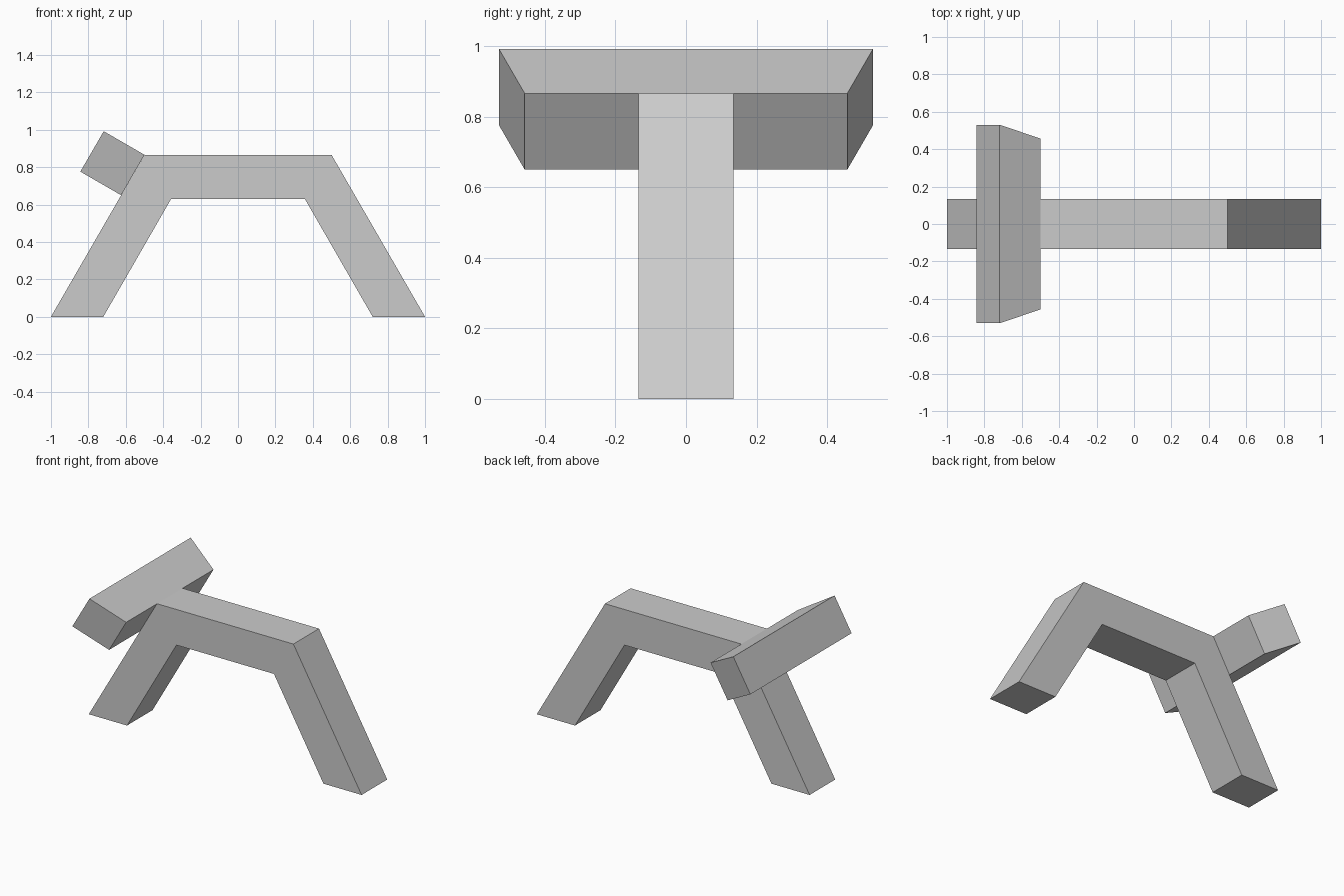
import bpy
import bmesh

cube = bpy.data.objects.get("Cube")
if cube:
    bpy.data.objects.remove(cube, do_unlink=True)

# Single plain grey for every part
grey = bpy.data.materials.new("plain_grey")
grey.use_nodes = True
colour = (0.6, 0.6, 0.6, 1)
grey.diffuse_color = colour
grey.node_tree.nodes["Principled BSDF"].inputs["Base Color"].default_value = colour


def extrude_profile(name, profile):
    """Prism along y from (x, z, half_depth) profile points."""
    bm = bmesh.new()
    front = [bm.verts.new((x, -d, z)) for x, z, d in profile]
    back = [bm.verts.new((x, d, z)) for x, z, d in profile]
    bm.faces.new(front)
    bm.faces.new(back[::-1])
    for i in range(len(profile)):
        j = (i + 1) % len(profile)
        bm.faces.new((front[j], front[i], back[i], back[j]))
    bmesh.ops.recalc_face_normals(bm, faces=bm.faces)
    mesh = bpy.data.meshes.new(name)
    bm.to_mesh(mesh)
    bm.free()
    mesh.materials.append(grey)
    obj = bpy.data.objects.new(name, mesh)
    bpy.context.collection.objects.link(obj)
    return obj


# Arch with two splayed legs: one half, then its mirror
half = [(0.72, 0), (1.0, 0), (0.5, 0.866), ]
inner = (0.3575, 0.63)
right_side = [inner] + half
arch = right_side + [(-x, z) for x, z in reversed(right_side)]
extrude_profile("arch_frame", [(x, z, 0.134) for x, z in arch])

# Crossbar with slanted ends, lying flush on the upper leg slope
extrude_profile("crossbar", [
    (-0.5, 0.866, 0.457), (-0.718, 0.992, 0.53),
    (-0.843, 0.776, 0.53), (-0.625, 0.65, 0.457)])
